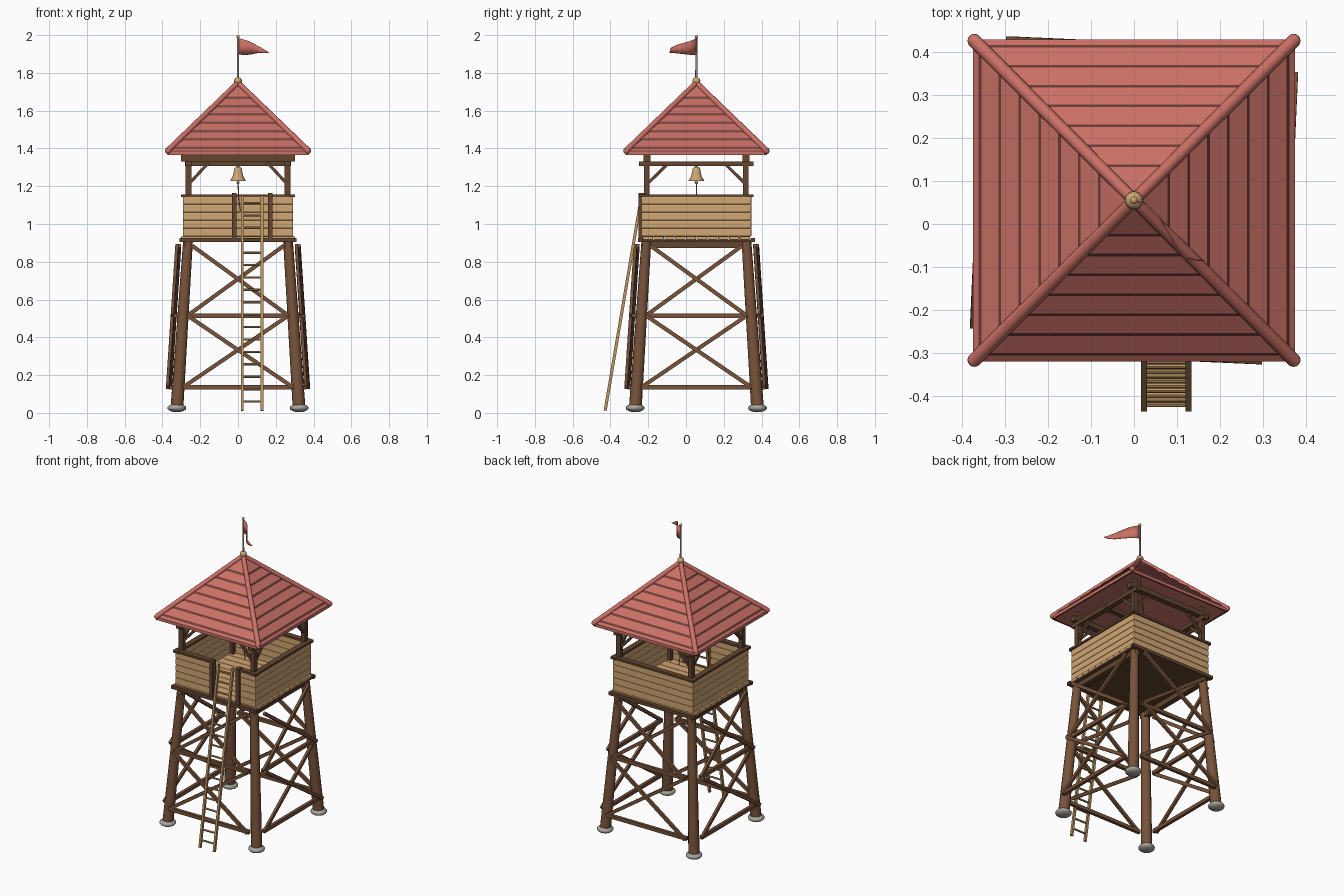
import bpy, bmesh, math
from mathutils import Matrix, Vector

if "Cube" in bpy.data.objects:
    bpy.data.objects.remove(bpy.data.objects["Cube"])

C = Vector((0, 0.055, 0))          # tower axis


def mat(name, rgb):
    m = bpy.data.materials.new(name)
    m.diffuse_color = (*rgb, 1)
    m.use_nodes = True
    m.node_tree.nodes["Principled BSDF"].inputs["Base Color"].default_value = m.diffuse_color
    return m


LOG = mat("log brown", (0.185, 0.085, 0.042))
DARK = mat("beam brown", (0.125, 0.06, 0.03))
TAN = mat("plank tan", (0.64, 0.385, 0.175))
LADDER = mat("ladder wood", (0.50, 0.295, 0.125))
RED = mat("roof red", (0.60, 0.165, 0.135))
DRED = mat("roof lining dark red", (0.20, 0.06, 0.05))
STONE = mat("stone grey", (0.38, 0.37, 0.34))
GOLD = mat("bell brass", (0.60, 0.385, 0.17))
IRON = mat("pole grey", (0.27, 0.26, 0.235))


def finish(name, bm, mats, smooth=False):
    bmesh.ops.recalc_face_normals(bm, faces=bm.faces)
    me = bpy.data.meshes.new(name)
    bm.to_mesh(me)
    bm.free()
    for m in mats:
        me.materials.append(m)
    ob = bpy.data.objects.new(name, me)
    ob.location = C
    bpy.context.collection.objects.link(ob)
    if smooth:
        bpy.context.view_layer.objects.active = ob
        ob.select_set(True)
        bpy.ops.object.shade_smooth_by_angle(angle=math.radians(40))
        ob.select_set(False)
    return ob


def box(name, lo, hi, m, bevel=0.0):
    lo, hi = Vector(lo), Vector(hi)
    bm = bmesh.new()
    bmesh.ops.create_cube(bm, size=1, matrix=Matrix.Translation((lo + hi) / 2) @ Matrix.Diagonal((*(hi - lo), 1)))
    ob = finish(name, bm, [m])
    if bevel:
        b = ob.modifiers.new("bevel", 'BEVEL')
        b.width, b.segments = bevel, 2
    return ob


def beam(name, a, b, w, t, n, m):
    """Rectangular bar from a to b: t thick along n, w wide across."""
    a, b, n = Vector(a), Vector(b), Vector(n)
    d = (b - a).normalized()
    s = n.cross(d).normalized()
    n = d.cross(s)
    rot = Matrix((s, n, d)).transposed().to_4x4()
    bm = bmesh.new()
    bmesh.ops.create_cube(bm, size=1, matrix=Matrix.Translation((a + b) / 2) @ rot
                          @ Matrix.Diagonal((w, t, (b - a).length, 1)))
    return finish(name, bm, [m])


def rod(name, a, b, r1, r2, m, sides=12):
    a, b = Vector(a), Vector(b)
    rot = (b - a).to_track_quat('Z', 'Y').to_matrix().to_4x4()
    bm = bmesh.new()
    bmesh.ops.create_cone(bm, cap_ends=True, segments=sides, radius1=r1, radius2=r2,
                          depth=(b - a).length, matrix=Matrix.Translation((a + b) / 2) @ rot)
    return finish(name, bm, [m], True)


def ball(name, c, r, m, flat=1.0):
    bm = bmesh.new()
    bmesh.ops.create_uvsphere(bm, u_segments=16, v_segments=10, radius=r,
                              matrix=Matrix.Translation(c) @ Matrix.Diagonal((1, 1, flat, 1)))
    return finish(name, bm, [m], True)


def rings(name, prof, sides, mats, rule=None, phase=0.0, scale=1.0, smooth=False):
    """Stack of regular polygons (radius, z), skinned; rule gives material per band."""
    bm = bmesh.new()
    loops = [[bm.verts.new((r * scale * math.cos(phase + 2 * math.pi * k / sides),
                            r * scale * math.sin(phase + 2 * math.pi * k / sides), z))
              for k in range(sides)] for r, z in prof]
    for i in range(len(loops) - 1):
        for k in range(sides):
            j = (k + 1) % sides
            f = bm.faces.new((loops[i][k], loops[i][j], loops[i + 1][j], loops[i + 1][k]))
            f.material_index = rule(i) if rule else 0
    bmesh.ops.remove_doubles(bm, verts=bm.verts, dist=1e-5)
    return finish(name, bm, mats, smooth)


def leg_at(z):
    return 0.325 - 0.066 * z


# Legs on stone feet
for sx in (-1, 1):
    for sy in (-1, 1):
        rod("leg", (sx * leg_at(0.02), sy * leg_at(0.02), 0.02),
            (sx * leg_at(0.905), sy * leg_at(0.905), 0.905), 0.034, 0.026, LOG, 14)
        ball("foot_stone", (sx * 0.324, sy * 0.324, 0.026), 0.05, STONE, 0.45)

# Cross bracing, repeated around the four sides
for k in range(4):
    R = Matrix.Rotation(k * math.pi / 2, 3, 'Z')
    n = R @ Vector((0, -1, 0))

    def pt(s, z, off):
        h = leg_at(z)
        return R @ Vector((s * (h - 0.024), -(h + off), z))
    for z in (0.135, 0.515):
        beam("side_rail", pt(-1, z, 0.036), pt(1, z, 0.036), 0.023, 0.02, n, LOG)
    for z0, z1 in ((0.135, 0.515), (0.515, 0.885)):
        beam("brace_inner", pt(-1, z0, 0.042), pt(1, z1, 0.042), 0.021, 0.016, n, LOG)
        beam("brace_outer", pt(1, z0, 0.057), pt(-1, z1, 0.057), 0.021, 0.016, n, LOG)

# Platform: bearers, edge beams, dark underside and floor boards
for s in (-1, 1):
    x = s * 0.262
    box("floor_bearer", (x - 0.018, -0.29, 0.872), (x + 0.018, 0.29, 0.906), DARK)
    y = s * 0.298
    box("floor_edge_beam", (-0.31, y - 0.012, 0.905), (0.31, y + 0.012, 0.926), DARK)
box("floor_underside", (-0.303, -0.29, 0.905), (0.303, 0.29, 0.916), DARK)
for i in range(10):
    y = -0.285 + i * 0.057
    box("floor_board", (-0.303, y + 0.001, 0.916), (0.303, y + 0.056, 0.934), TAN, 0.003)

# Plank walls, with the ladder opening in the front
H = 0.281
for i in range(5):
    z0 = 0.934 + i * 0.0424
    z1 = z0 + 0.0424
    for s in (-1, 1):
        x = s * H
        box("side_plank", (x - 0.011, -0.291, z0), (x + 0.011, 0.291, z1), TAN, 0.0045)
    box("back_plank", (-0.29, H - 0.011, z0), (0.29, H + 0.011, z1), TAN, 0.0045)
    for a, b in ((-0.29, -0.02), (0.17, 0.29)):
        box("front_plank", (a, -H - 0.011, z0), (b, -H + 0.011, z1), TAN, 0.0045)

# Hand rails and opening posts
for s in (-1, 1):
    x = s * H
    box("side_hand_rail", (x - 0.018, -0.303, 1.143), (x + 0.018, 0.303, 1.157), DARK)
box("back_hand_rail", (-0.303, H - 0.018, 1.143), (0.303, H + 0.018, 1.157), DARK)
for a, b in ((-0.303, -0.02), (0.17, 0.303)):
    box("front_hand_rail", (a, -H - 0.018, 1.143), (b, -H + 0.018, 1.157), DARK)
for x in (-0.021, 0.171):
    box("opening_post", (x - 0.012, -0.307, 0.915), (x + 0.012, -0.27, 1.163), DARK)

# Roof posts, knee braces and top beams
P = 0.262
for sx in (-1, 1):
    for sy in (-1, 1):
        x, y = sx * P, sy * P
        box("roof_post", (x - 0.015, y - 0.015, 0.93), (x + 0.015, y + 0.015, 1.40), DARK)
        beam("knee_brace_x", (x, y, 1.21), (sx * 0.155, y, 1.325), 0.016, 0.016, (0, 1, 0), DARK)
        beam("knee_brace_y", (x, y, 1.21), (x, sy * 0.155, 1.315), 0.016, 0.016, (1, 0, 0), DARK)
for s in (-1, 1):
    v = s * P
    box("side_top_beam", (v - 0.017, -0.303, 1.308), (v + 0.017, 0.303, 1.332), DARK)
    box("cross_top_beam", (-0.303, v - 0.018, 1.332), (0.303, v + 0.018, 1.364), DARK)
box("bell_beam", (-0.28, -0.016, 1.308), (0.28, 0.016, 1.332), DARK)

# Roof: dark inner lining, eave, then stepped courses with thin dark seams
prof = [(0, 1.70), (0.364, 1.366), (0.374, 1.366), (0.374, 1.386)]
r = 0.356
while r > 0.05:
    z = 1.746 - 0.955 * r
    prof += [(r + 0.005, z - 0.009), (r - 0.001, z + 0.004)]
    r -= 0.0462
prof.append((0, 1.748))
rings("roof", prof, 4, [RED, DRED],
      lambda i: 1 if i < 2 or (i >= 4 and i % 2 == 0 and i < len(prof) - 2) else 0,
      math.pi / 4, math.sqrt(2))
for sx in (-1, 1):
    for sy in (-1, 1):
        rod("roof_hip", (sx * 0.373, sy * 0.373, 1.386), (0, 0, 1.748), 0.016, 0.014, RED)
        ball("roof_hip_end", (sx * 0.371, sy * 0.371, 1.387), 0.016, RED)

# Finial, flag pole and waving pennant
ball("finial", (0, 0, 1.757), 0.021, GOLD)
rod("flag_pole", (0, 0, 1.76), (0, 0, 1.99), 0.0062, 0.0055, IRON, 10)
ball("pole_tip", (0, 0, 1.991), 0.009, GOLD)
path = [(0, 0, 1.898, 1.985), (0.03, -0.01, 1.895, 1.977), (0.055, -0.035, 1.896, 1.968),
        (0.08, -0.075, 1.90, 1.957), (0.10, -0.11, 1.904, 1.945), (0.125, -0.134, 1.906, 1.932),
        (0.145, -0.139, 1.906, 1.92), (0.163, -0.14, 1.906, 1.909)]
bm = bmesh.new()
cols = [(bm.verts.new((x, y, a)), bm.verts.new((x, y, b))) for x, y, a, b in path]
for p, q in zip(cols, cols[1:]):
    bm.faces.new((p[0], q[0], q[1], p[1]))
flag = finish("pennant", bm, [RED], True)
sol = flag.modifiers.new("thickness", 'SOLIDIFY')
sol.thickness, sol.offset = 0.003, 0

# Bell with clapper and pull rope
rings("bell", [(0, 1.302), (0.012, 1.301), (0.02, 1.293), (0.024, 1.27), (0.029, 1.25), (0.041, 1.232),
               (0.041, 1.227), (0.034, 1.23), (0.024, 1.248), (0.018, 1.285), (0, 1.292)],
      20, [GOLD], smooth=True)
rod("bell_hanger", (0, 0, 1.295), (0, 0, 1.312), 0.007, 0.007, IRON, 8)
rod("clapper_stem", (0, 0, 1.22), (0, 0, 1.293), 0.003, 0.003, IRON, 8)
ball("clapper", (0, 0, 1.22), 0.009, IRON)
rod("pull_rope_upper", (0, 0, 1.22), (0.004, 0, 1.13), 0.003, 0.003, LADDER, 8)
rod("pull_rope_lower", (0.004, 0, 1.13), (0.014, 0, 1.06), 0.003, 0.003, LADDER, 8)


# Ladder leaning on the opening
def lad(x, z):
    return Vector((x, -0.485 + 0.195 * z / 1.15, z))


for x in (0.023, 0.127):
    beam("ladder_rail", lad(x, 0.012), lad(x, 1.15), 0.014, 0.016, (0, 1, 0), LADDER)
for i in range(17):
    z = 0.06 + i * 0.0657
    rod("ladder_rung", lad(0.023, z), lad(0.127, z), 0.006, 0.006, LADDER, 8)
